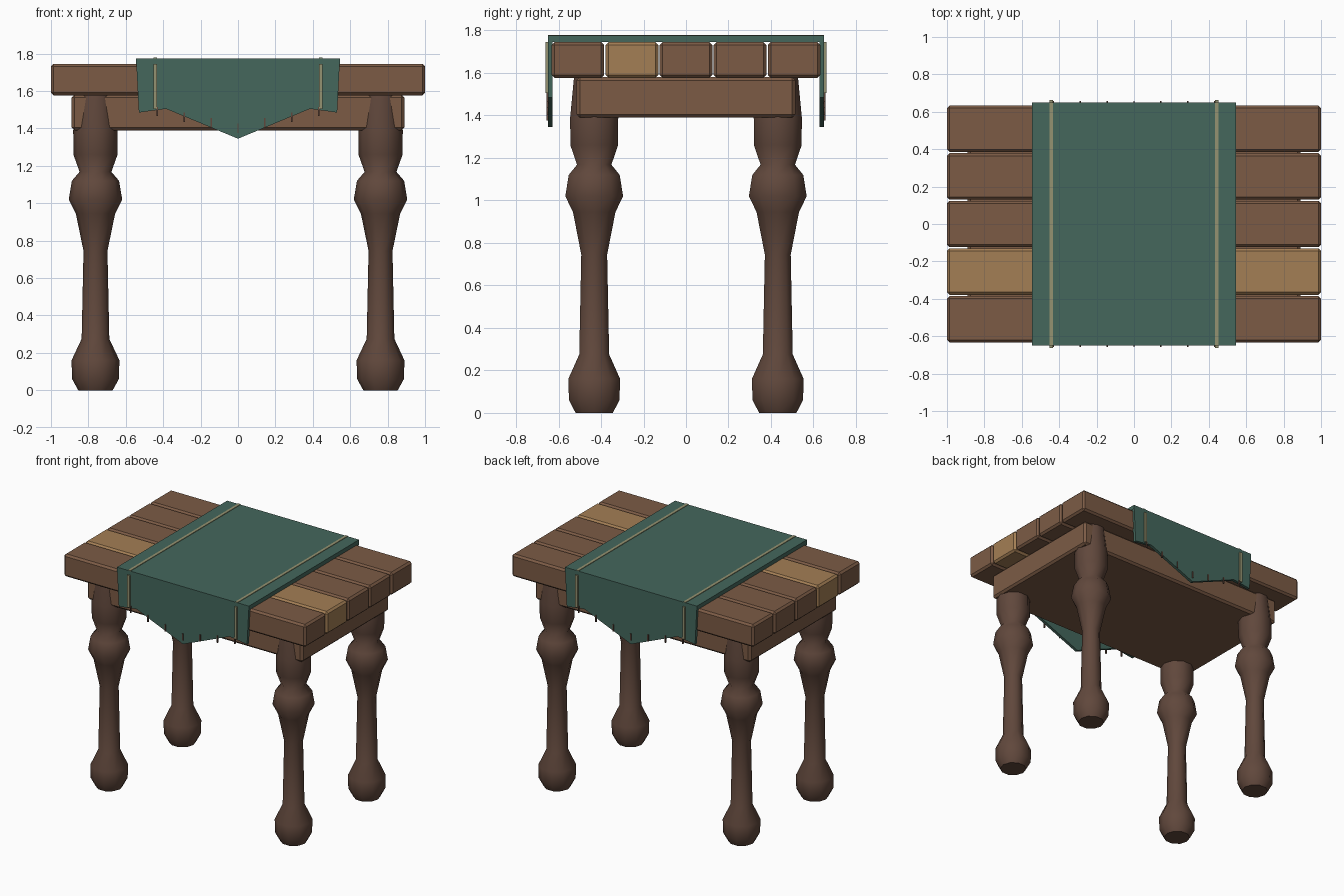
import bpy, bmesh, math

cube = bpy.data.objects.get("Cube")
if cube:
    bpy.data.objects.remove(cube, do_unlink=True)


def material(name, r, g, b):
    m = bpy.data.materials.new(name)
    m.use_nodes = True
    m.diffuse_color = (r, g, b, 1)
    bsdf = m.node_tree.nodes["Principled BSDF"]
    bsdf.inputs["Base Color"].default_value = (r, g, b, 1)
    bsdf.inputs["Roughness"].default_value = 0.8
    return m


wood = material("brown wood", 0.2, 0.105, 0.06)
light_wood = material("light wood", 0.37, 0.21, 0.09)
dark_wood = material("dark wood", 0.118, 0.064, 0.045)
cloth = material("green cloth", 0.058, 0.136, 0.107)
trim = material("pale gold trim", 0.3, 0.29, 0.165)


def finish(name, bm, mat):
    bmesh.ops.recalc_face_normals(bm, faces=bm.faces[:])
    mesh = bpy.data.meshes.new(name)
    bm.to_mesh(mesh)
    bm.free()
    mesh.materials.append(mat)
    obj = bpy.data.objects.new(name, mesh)
    bpy.context.collection.objects.link(obj)
    return obj


def box(name, low, high, mat, bevel=0):
    bm = bmesh.new()
    bmesh.ops.create_cube(bm, size=1)
    for v in bm.verts:
        v.co = [(a + b) / 2 + c * (b - a) for a, b, c in zip(low, high, v.co)]
    if bevel:
        bmesh.ops.bevel(bm, geom=bm.edges[:], offset=bevel, segments=1,
                        affect='EDGES')
    return finish(name, bm, mat)


# Tabletop planks, one in lighter wood
for i in range(5):
    y = (i - 2) * 0.2545
    box(f"plank_{i + 1}", (-1, y - 0.124, 1.577), (1, y + 0.124, 1.745),
        light_wood if i == 1 else wood, 0.014)

# Solid apron under the planks
box("apron", (-0.89, -0.515, 1.39), (0.89, 0.515, 1.58), wood, 0.015)

# Turned legs: (radius, height) profile spun in ten sides
LEG = [(0.092, 0), (0.125, 0.06), (0.128, 0.16), (0.074, 0.275),
       (0.064, 0.745), (0.105, 0.945), (0.143, 1.02), (0.126, 1.12),
       (0.085, 1.168), (0.118, 1.26), (0.119, 1.39), (0.1, 1.58)]
SIDES = 10


def leg(name, x, y):
    bm = bmesh.new()
    rings = []
    for r, z in LEG:
        angles = [math.tau * k / SIDES for k in range(SIDES)]
        rings.append([bm.verts.new((x + r * math.cos(a), y + r * math.sin(a), z))
                      for a in angles])
    for lower, upper in zip(rings, rings[1:]):
        for k in range(SIDES):
            n = (k + 1) % SIDES
            bm.faces.new((lower[k], lower[n], upper[n], upper[k]))
    bm.faces.new(rings[0])
    bm.faces.new(rings[-1])
    obj = finish(name, bm, dark_wood)
    for p in obj.data.polygons:
        p.use_smooth = len(p.vertices) == 4


for side, x in (("right", -0.762), ("left", 0.762)):
    for end, y in (("front", -0.432), ("back", 0.432)):
        leg(f"{end}_{side}_leg", x, y)

# Cloth runner across the top
box("runner_top", (-0.545, -0.65, 1.745), (0.545, 0.65, 1.775), cloth)

# Hanging ends of the runner, with trim and tassels
half = [(0.545, 1.775), (0.53, 1.485), (0.385, 1.505)]
outline = half + [(0, 1.345)] + [(-x, z) for x, z in reversed(half)]
for end, s in (("front", -1), ("back", 1)):
    bm = bmesh.new()
    face = bm.faces.new([bm.verts.new((x, s * 0.65, z)) for x, z in outline])
    moved = bmesh.ops.extrude_face_region(bm, geom=[face])["geom"]
    for v in moved:
        if isinstance(v, bmesh.types.BMVert):
            v.co.y = s * 0.628
    if not face.is_valid or len(bm.faces) < len(outline) + 2:
        bm.faces.new([v for v in face.verts])
    finish(f"runner_{end}_drop", bm, cloth)

    ys = sorted((s * 0.645, s * 0.662))
    for side, x in (("right", -0.443), ("left", 0.443)):
        box(f"{end}_{side}_drop_trim", (x - 0.01, ys[0], 1.505),
            (x + 0.01, ys[1], 1.745), trim)

    for i in range(-3, 4):
        x = i * 0.1435
        z = 1.4 + 0.21 * abs(x)
        box(f"{end}_tassel_{i + 4}", (x - 0.004, s * 0.652 - 0.005, z - 0.025),
            (x + 0.004, s * 0.652 + 0.005, z + 0.025), dark_wood)

# Trim stripes along the top of the runner
for side, x in (("right", -0.443), ("left", 0.443)):
    box(f"{side}_top_trim", (x - 0.01, -0.65, 1.772), (x + 0.01, 0.65, 1.779), trim)
